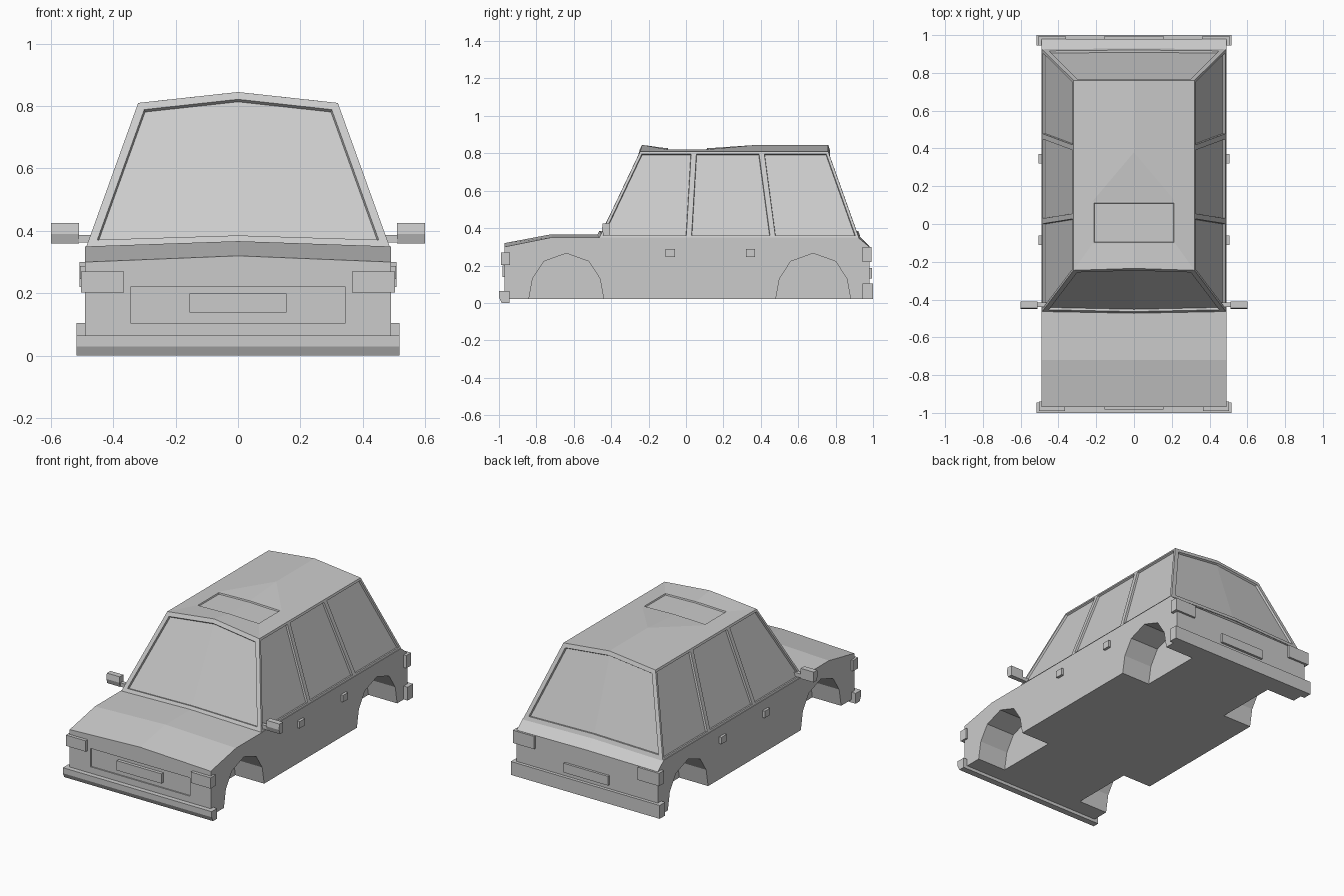
import bpy, bmesh

if "Cube" in bpy.data.objects:
    bpy.data.objects.remove(bpy.data.objects["Cube"])


def finish(name, bm):
    bmesh.ops.recalc_face_normals(bm, faces=bm.faces)
    return to_object(name, bm)


def to_object(name, bm):
    mesh = bpy.data.meshes.new(name)
    bm.to_mesh(mesh)
    bm.free()
    ob = bpy.data.objects.new(name, mesh)
    bpy.context.collection.objects.link(ob)
    return ob


def prism(name, profile, x0, x1):
    """Extrude a (y, z) profile from x0 to x1."""
    bm = bmesh.new()
    a = [bm.verts.new((x0, y, z)) for y, z in profile]
    b = [bm.verts.new((x1, y, z)) for y, z in profile]
    bm.faces.new(a)
    bm.faces.new(b)
    for i in range(len(a)):
        j = (i + 1) % len(a)
        bm.faces.new((a[i], a[j], b[j], b[i]))
    return finish(name, bm)


def box(name, x0, x1, y0, y1, z0, z1):
    return prism(name, [(y0, z0), (y1, z0), (y1, z1), (y0, z1)], x0, x1)


def cut(target, cutter):
    mod = target.modifiers.new("cut", 'BOOLEAN')
    mod.operation = 'DIFFERENCE'
    mod.solver = 'EXACT'
    mod.object = cutter
    bpy.context.view_layer.objects.active = target
    bpy.ops.object.modifier_apply(modifier=mod.name)
    bpy.data.objects.remove(cutter)


# Lower body: crowned cross-sections lofted along y
stations = [(-0.97, 0.30, 0.32), (-0.72, 0.35, 0.367), (-0.46, 0.35, 0.367),
            (0.92, 0.35, 0.365), (0.98, 0.30, 0.305)]
bm = bmesh.new()
rings = []
for y, side, mid in stations:
    pts = [(-0.49, 0.02), (-0.49, side), (0, mid), (0.49, side), (0.49, 0.02)]
    rings.append([bm.verts.new((x, y, z)) for x, z in pts])
for r, s in zip(rings, rings[1:]):
    for i in range(5):
        j = (i + 1) % 5
        bm.faces.new((r[i], r[j], s[j], s[i]))
bm.faces.new(rings[0])
bm.faces.new(rings[-1])
body = finish("lower_body", bm)

# Wheel arches and grille recess
arch = [(-0.20, -0.1), (-0.20, 0.02), (-0.18, 0.13), (-0.12, 0.222), (0, 0.265),
        (0.12, 0.222), (0.18, 0.13), (0.20, 0.02), (0.20, -0.1)]
for yc in (-0.64, 0.68):
    for s in (-1, 1):
        cut(body, prism("arch_cutter", [(y + yc, z) for y, z in arch], s * 0.29, s * 0.6))
cut(body, box("grille_cutter", -0.345, 0.345, -1.1, -0.962, 0.105, 0.22))

# Cabin: one half listed, mirrored, windows and sunroof inset
P = dict(
    F0=(0, -0.235, 0.845), F=(0.32, -0.245, 0.81), B=(0.32, 0.76, 0.81), B0=(0, 0.76, 0.845),
    M1=(0, -0.105, 0.827), S1=(0.22, -0.105, 0.821), S2=(0.22, 0.12, 0.821), M2=(0, 0.12, 0.827),
    K=(0, 0.38, 0.845),
    a=(0.487, -0.465, 0.347), b=(0.487, 0.015, 0.347), c=(0.487, 0.465, 0.347), d=(0.487, 0.925, 0.347),
    p=(0.32, 0.042, 0.81), q=(0.32, 0.403, 0.81),
    a0=(0, -0.475, 0.362), d0=(0, 0.93, 0.36))
faces = {
    'roof': ["F0 F S1 M1", "F p q B S2 S1", "S2 B B0 K", "S2 K M2"],
    'sunroof': ["M1 S1 S2 M2"],
    'side': ["a b p F", "b c q p", "c d B q"],
    'screen': ["a0 a F F0"],
    'rear': ["d d0 B0 B"],
    'floor': ["a0 a b c d d0"]}
bm = bmesh.new()
cache = {}
groups = {k: [] for k in faces}


def vert(key, s):
    x, y, z = P[key]
    co = (s * x, y, z)
    if co not in cache:
        cache[co] = bm.verts.new(co)
    return cache[co]


for s in (-1, 1):
    for group, polys in faces.items():
        for poly in polys:
            groups[group].append(bm.faces.new([vert(k, s) for k in poly.split()]))
bmesh.ops.recalc_face_normals(bm, faces=bm.faces)
for group, t, depth in (('screen', 0.026, -0.012), ('rear', 0.026, -0.012), ('sunroof', 0.008, -0.008)):
    bmesh.ops.inset_region(bm, faces=groups[group], thickness=t, use_even_offset=True)
    bmesh.ops.inset_region(bm, faces=groups[group], thickness=0.003, depth=depth, use_even_offset=True)
bmesh.ops.inset_individual(bm, faces=groups['side'], thickness=0.014, use_even_offset=True)
bmesh.ops.inset_individual(bm, faces=groups['side'], thickness=0.002, depth=-0.012, use_even_offset=True)
to_object("cabin", bm)

# Bumpers and number plates
prism("front_bumper", [(-0.945, 0), (-0.945, 0.065), (-1.0, 0.065), (-1.0, 0.03), (-0.985, 0)], -0.517, 0.517)
box("rear_bumper", -0.517, 0.517, 0.945, 1.0, 0.02, 0.104)
box("front_plate", -0.155, 0.155, -0.982, -0.95, 0.138, 0.199)
box("rear_plate", -0.155, 0.155, 0.96, 0.995, 0.13, 0.188)

# Lights, door handles and wing mirrors on both sides
mirror = [(-0.41, 0.36), (-0.41, 0.425), (-0.445, 0.425), (-0.45, 0.39), (-0.44, 0.36)]
for s, side in ((-1, "left"), (1, "right")):
    box(side + "_headlight", s * 0.365, s * 0.503, -0.99, -0.94, 0.202, 0.27)
    box(side + "_tail_light", s * 0.36, s * 0.508, 0.945, 0.993, 0.22, 0.30)
    for y in (-0.085, 0.345):
        box(side + "_door_handle", s * 0.48, s * 0.506, y - 0.025, y + 0.025, 0.245, 0.288)
    prism(side + "_mirror", mirror, s * 0.51, s * 0.60)
    box(side + "_mirror_stem", s * 0.455, s * 0.515, -0.44, -0.415, 0.362, 0.386)
